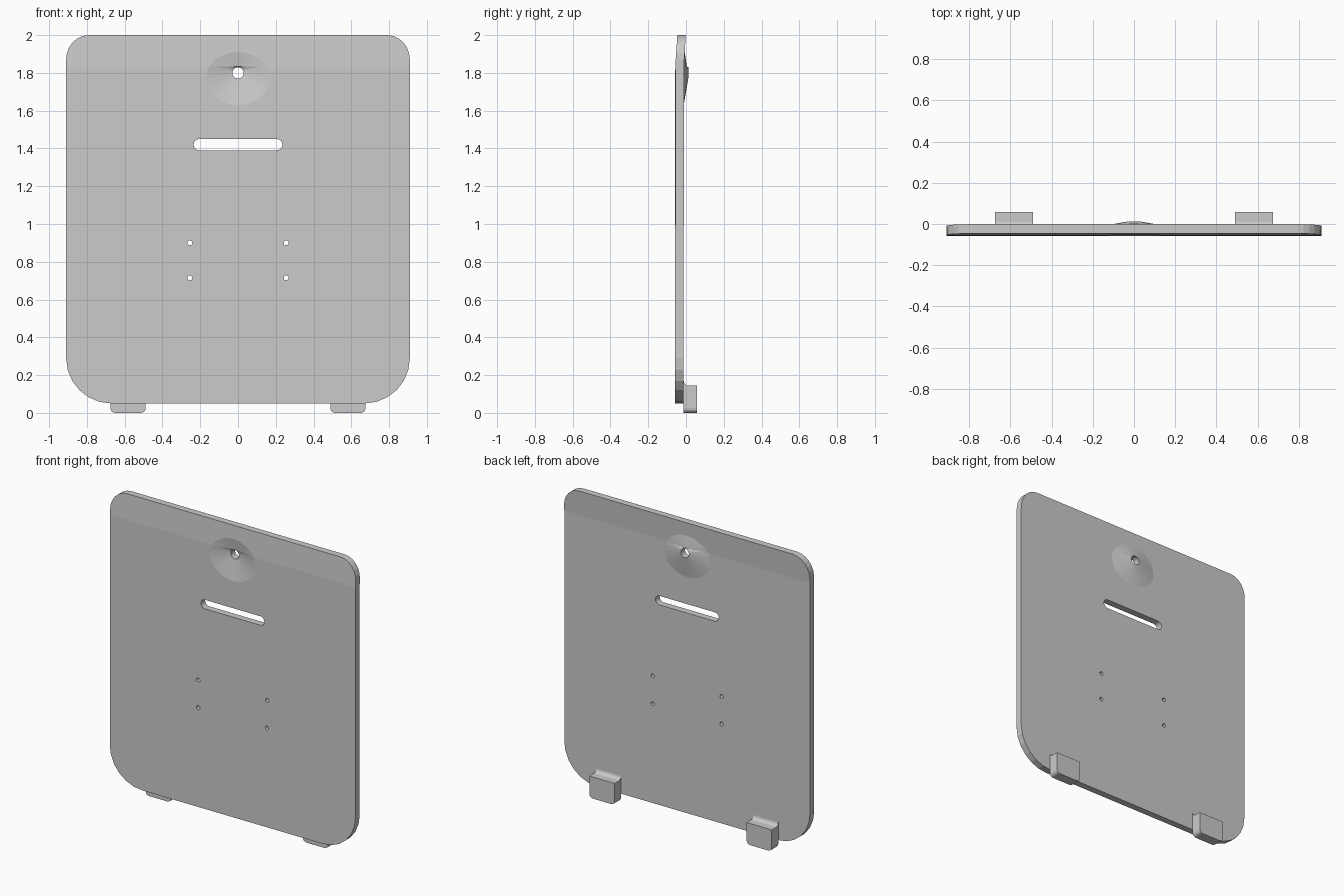
import bpy, bmesh
from math import sin, cos, pi, hypot

if "Cube" in bpy.data.objects:
    bpy.data.objects.remove(bpy.data.objects["Cube"])

FRONT, THICK = -0.057, 0.045
BEND_Z, BEND_SHIFT = 1.83, 0.011
HOLE_Z, HOLE_R, DIMPLE_DEPTH = 1.80, 0.03, 0.024


def arc(cx, cz, rx, rz, a0, a1, n):
    return [(cx + rx * cos(a0 + (a1 - a0) * i / n),
             cz + rz * sin(a0 + (a1 - a0) * i / n)) for i in range(n + 1)]


def loop(bm, pts):
    vs = [bm.verts.new((x, 0, z)) for x, z in pts]
    es = [bm.edges.new((vs[i - 1], vs[i])) for i in range(len(vs))]
    return vs, es


def finish(bm, name):
    bmesh.ops.recalc_face_normals(bm, faces=bm.faces[:])
    me = bpy.data.meshes.new(name)
    bm.to_mesh(me)
    bm.free()
    ob = bpy.data.objects.new(name, me)
    bpy.context.collection.objects.link(ob)
    return ob


# Back plate: outline, slot and screw holes filled as one sheet
bm = bmesh.new()
outline = (arc(0.79, 1.87, 0.12, 0.13, 0, pi / 2, 6) +
           arc(-0.79, 1.87, 0.12, 0.13, pi / 2, pi, 6) +
           arc(-0.67, 0.29, 0.24, 0.24, pi, 1.5 * pi, 6) +
           arc(0.67, 0.29, 0.24, 0.24, 1.5 * pi, 2 * pi, 6))
slot = (arc(0.205, 1.42, 0.03, 0.03, -pi / 2, pi / 2, 8) +
        arc(-0.205, 1.42, 0.03, 0.03, pi / 2, 1.5 * pi, 8))
N = 24
rim_pts = arc(0, 1.77, 0.17, 0.14, 0, 2 * pi, N)[:-1]
hole_pts = arc(0, HOLE_Z, HOLE_R, HOLE_R, 0, 2 * pi, N)[:-1]
edges = loop(bm, outline)[1] + loop(bm, slot)[1]
for x in (-0.255, 0.255):
    for z in (0.715, 0.90):
        edges += loop(bm, arc(x, z, 0.013, 0.013, 0, 2 * pi, 12)[:-1])[1]
rim, rim_edges = loop(bm, rim_pts)
bmesh.ops.triangle_fill(bm, edges=edges + rim_edges, use_beauty=True,
                        normal=(0, -1, 0))

# Countersunk dimple around the hanging hole
hole = [bm.verts.new((x, 0, z)) for x, z in hole_pts]
for i in range(N):
    bm.faces.new((rim[i - 1], rim[i], hole[i], hole[i - 1]))

# Bend line, then offset the sheet: tilted top and conical dimple
bmesh.ops.bisect_plane(bm, geom=bm.verts[:] + bm.edges[:] + bm.faces[:],
                       plane_co=(0, 0, BEND_Z + 0.003), plane_no=(0, 0, 1))
for v in bm.verts:
    x, z = v.co.x, v.co.z
    y = FRONT + BEND_SHIFT * max(0, z - BEND_Z) / (2 - BEND_Z)
    t = hypot(x / 0.17, (z - 1.77) / 0.14)
    if t < 0.99:
        d = hypot(x, z - HOLE_Z)
        if d < HOLE_R + 0.002:
            y = FRONT + DIMPLE_DEPTH
        else:
            y += DIMPLE_DEPTH * min(1, (1 - t) / 0.8)
    v.co.y = y

# Give the sheet its thickness
ext = bmesh.ops.extrude_face_region(bm, geom=bm.faces[:], use_keep_orig=True)
for v in ext["geom"]:
    if isinstance(v, bmesh.types.BMVert):
        v.co.y += THICK
finish(bm, "back_plate")


# Feet: filleted side profile extruded across, lower corners rounded
def foot(name, side):
    bm = bmesh.new()
    y0, y1 = FRONT + THICK, 0.057
    fillet = arc(y0 + 0.025, 0.17, 0.025, 0.025, 1.5 * pi, pi, 5)
    prof = [(y0, 0), (y1, 0), (y1, 0.145)] + fillet
    xa, xb = side * 0.582 - 0.093, side * 0.582 + 0.093
    face = bm.faces.new([bm.verts.new((xa, y, z)) for y, z in prof])
    ext = bmesh.ops.extrude_face_region(bm, geom=[face], use_keep_orig=True)
    for v in ext["geom"]:
        if isinstance(v, bmesh.types.BMVert):
            v.co.x = xb
    low = [e for e in bm.edges
           if all(v.co.z < 1e-5 for v in e.verts)
           and abs(e.verts[0].co.x - e.verts[1].co.x) < 1e-5]
    bmesh.ops.bevel(bm, geom=low, offset=0.025, segments=4, profile=0.5,
                    affect='EDGES')
    finish(bm, name)


foot("left_foot", -1)
foot("right_foot", 1)
